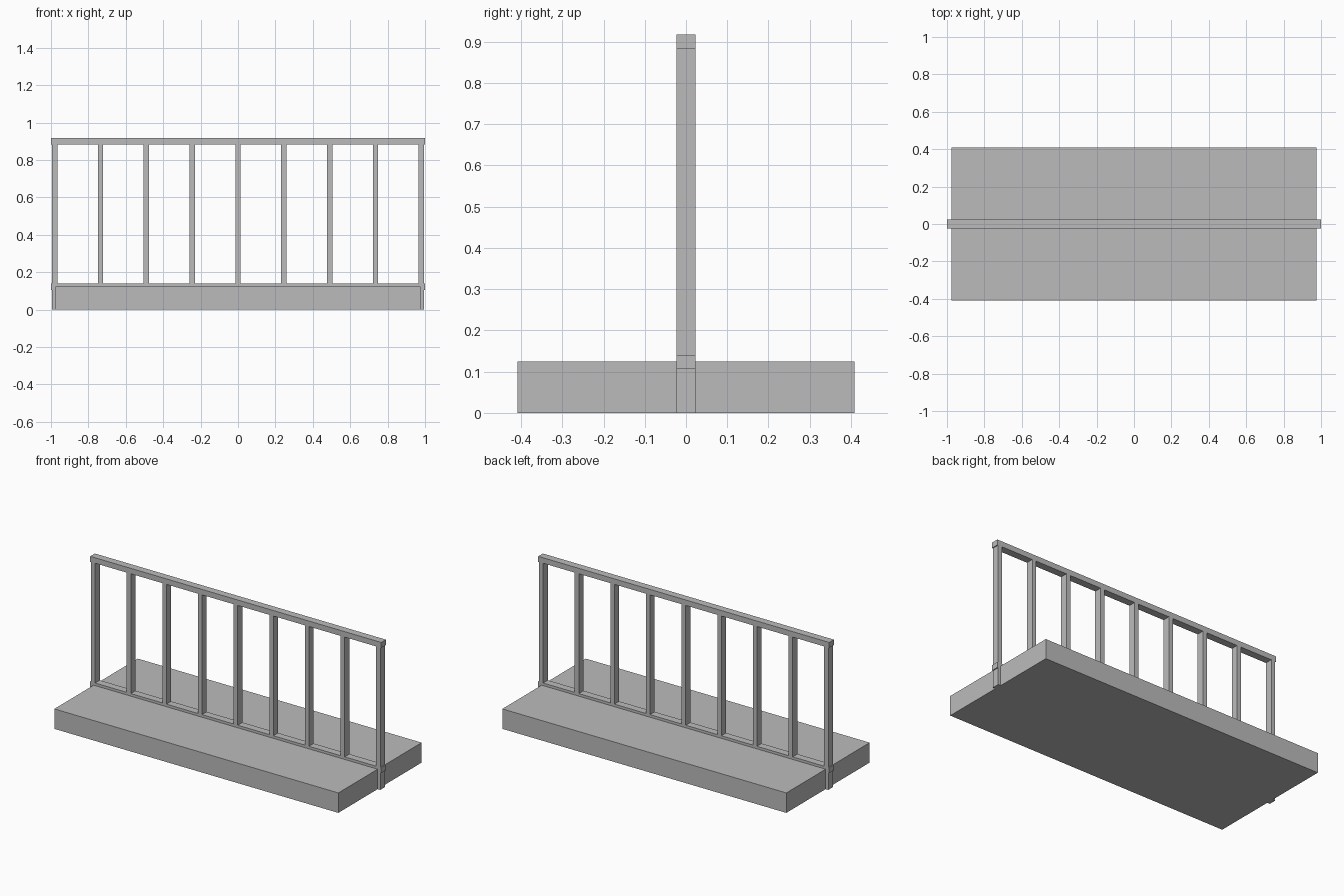
import bpy

cube = bpy.data.objects.get("Cube")
if cube:
    bpy.data.objects.remove(cube, do_unlink=True)

grey = bpy.data.materials.new("plain_grey")
grey.use_nodes = True
grey.diffuse_color = (0.5, 0.5, 0.5, 1)
grey.node_tree.nodes["Principled BSDF"].inputs["Base Color"].default_value = (0.5, 0.5, 0.5, 1)


def box(name, x, width, depth, bottom, top):
    """Box centred on y = 0, spanning bottom to top."""
    bpy.ops.mesh.primitive_cube_add(size=1, location=(x, 0, (bottom + top) / 2))
    obj = bpy.context.object
    obj.name = name
    obj.scale = (width, depth, top - bottom)
    bpy.ops.object.transform_apply(location=False, rotation=False, scale=True)
    obj.data.materials.append(grey)
    return obj


RAIL_DEPTH = 0.046
POST_WIDTH = 0.028
POST_COUNT = 9
POST_REACH = 0.98

# Floor slab
box("base_slab", 0, 1.952, 0.818, 0, 0.124)

# Horizontal rails
box("bottom_rail", 0, 2, RAIL_DEPTH, 0.106, 0.14)
box("top_rail", 0, 2, RAIL_DEPTH, 0.884, 0.918)

# Evenly spaced posts; the end posts run down to the ground beside the slab
for i in range(POST_COUNT):
    x = POST_REACH * (2 * i / (POST_COUNT - 1) - 1)
    end = i in (0, POST_COUNT - 1)
    # Lower stub under the bottom rail, at the two ends only
    if end:
        box(f"end_foot_{i + 1}", x, POST_WIDTH, RAIL_DEPTH, 0, 0.106)
    box(f"post_{i + 1}", x, POST_WIDTH, RAIL_DEPTH, 0.14, 0.884)
